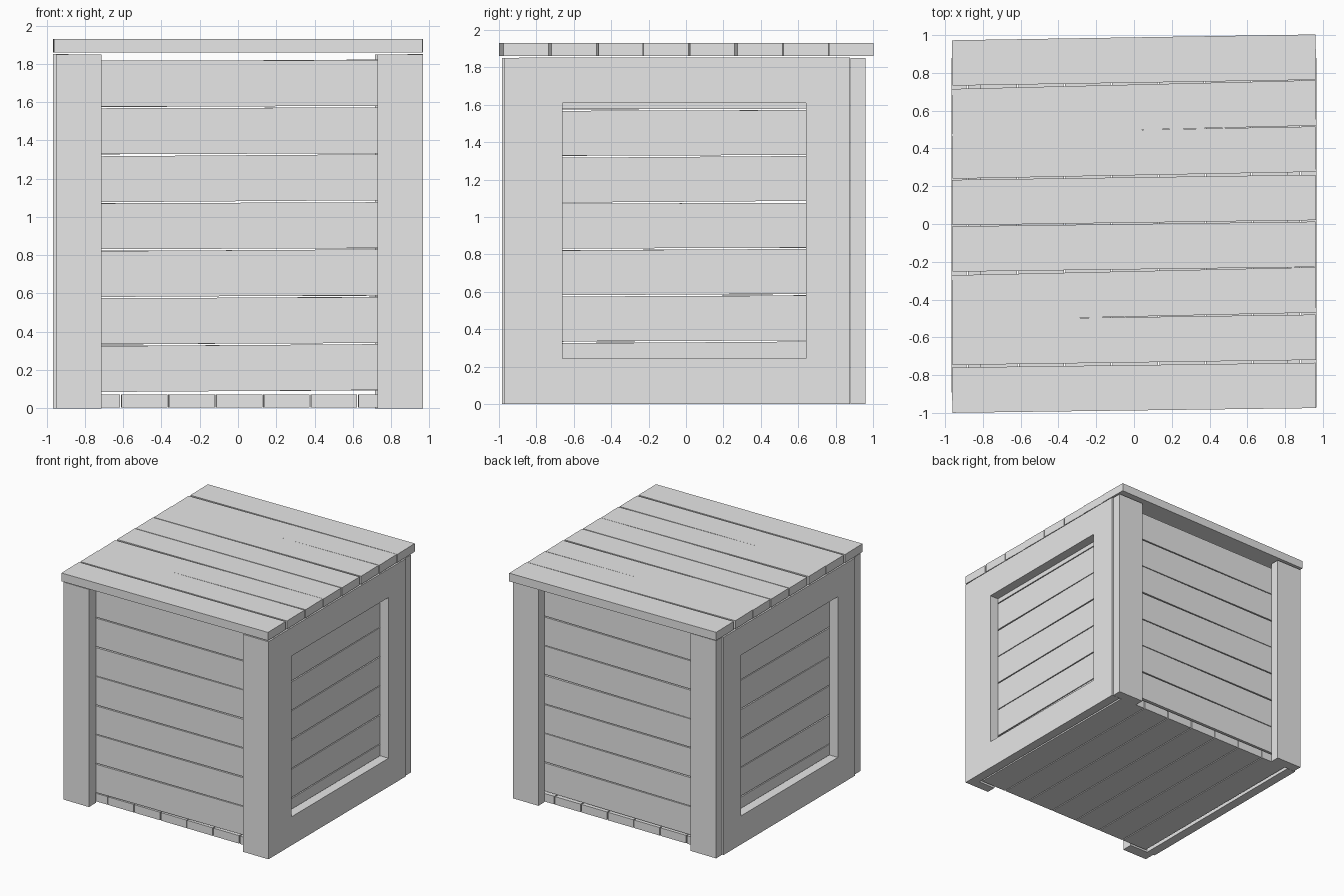
import bpy
from mathutils import Euler, Matrix

# Remove the default cube
cube = bpy.data.objects.get("Cube")
if cube:
    bpy.data.objects.remove(cube, do_unlink=True)

# Single flat colour
grey = bpy.data.materials.new("plain_grey")
grey.use_nodes = True
colour = (0.8, 0.8, 0.8, 1.0)
grey.diffuse_color = colour
grey.node_tree.nodes["Principled BSDF"].inputs["Base Color"].default_value = colour


def board(name, x, y, z, rot=(0, 0, 0)):
    """Box board given as (min, max) spans, turned about its own centre."""
    spans = (x, y, z)
    centre = [(a + b) / 2 for a, b in spans]
    size = [b - a for a, b in spans]
    bpy.ops.mesh.primitive_cube_add(size=1, location=centre)
    ob = bpy.context.object
    ob.name = ob.data.name = name
    ob.data.transform(Euler(rot).to_matrix().to_4x4() @ Matrix.Diagonal((*size, 1)))
    ob.data.materials.append(grey)
    return ob


WIDTH = 0.24    # face width of every board
PITCH = 0.248   # spacing of the boards

# Lid: eight loosely laid boards, each slightly askew
lid = [(-0.867, 0.013), (-0.613, 0.014), (-0.37, 0.022), (-0.12, 0.013),
       (0.127, 0.014), (0.378, 0.019), (0.618, 0.024), (0.868, 0.016)]
for i, (y, turn) in enumerate(lid):
    board(f"lid_board_{i + 1}", (-0.963, 0.963), (y - WIDTH / 2, y + WIDTH / 2),
          (1.86, 1.93), (0, 0, turn))

# Floor: seven boards running front to back
for i in range(7):
    x = 0.005 + (i - 3) * PITCH
    board(f"floor_board_{i + 1}", (x - WIDTH / 2, x + WIDTH / 2),
          (-0.875, 0.875), (0.004, 0.072), (0, 0, 0.002))

# Wall planks: seven on each of the four walls
tilts = [0.007, 0.004, 0.006, 0.004, 0.007, 0.003, 0.002]
for i, tilt in enumerate(tilts):
    z = (0.09 + i * PITCH, 0.09 + i * PITCH + WIDTH)
    other = tilts[(i + 3) % 7]
    board(f"front_plank_{i + 1}", (-0.87, 0.87), (-0.885, -0.815), z, (0, -tilt, 0))
    board(f"back_plank_{i + 1}", (-0.87, 0.87), (0.805, 0.875), z, (0, -other, 0))
    board(f"left_plank_{i + 1}", (0.81, 0.88), (-0.81, 0.80), z, (tilt, 0, 0))
    board(f"right_plank_{i + 1}", (-0.88, -0.81), (-0.81, 0.80), z, (other, 0, 0))

# Corner posts on the front and back
board("front_left_post", (0.73, 0.967), (-0.972, -0.892), (0, 1.85))
board("front_right_post", (-0.952, -0.713), (-0.985, -0.892), (0, 1.85))
board("back_left_post", (0.717, 0.957), (0.88, 0.96), (0, 1.85))
board("back_right_post", (-0.955, -0.715), (0.88, 0.96), (0, 1.85))

# Rectangular frames on both sides: two rails and two stiles
for side, x in (("left", (0.887, 0.967)), ("right", (-0.967, -0.887))):
    board(f"{side}_bottom_rail", x, (-0.892, 0.878), (0, 0.243))
    board(f"{side}_top_rail", x, (-0.892, 0.878), (1.61, 1.852))
    board(f"{side}_front_stile", x, (-0.892, -0.66), (0.243, 1.61))
    board(f"{side}_back_stile", x, (0.642, 0.878), (0.243, 1.61))
